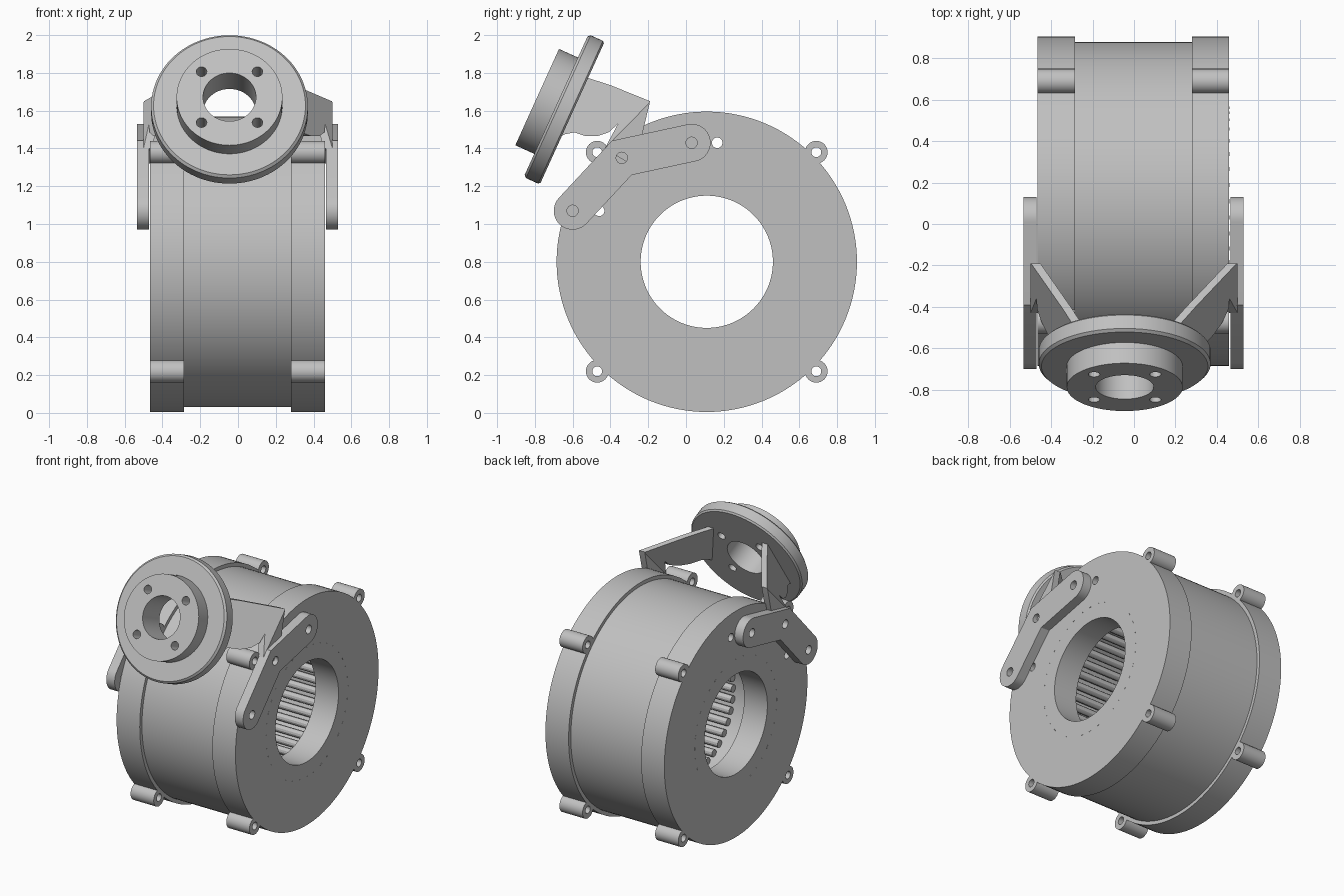
import bpy, bmesh
from math import cos, sin, pi, radians, atan2
from mathutils import Matrix, Vector

cube = bpy.data.objects.get("Cube")
if cube:
    bpy.data.objects.remove(cube, do_unlink=True)

grey = bpy.data.materials.new("machined grey")
grey.use_nodes = True
COLOUR = (0.53, 0.53, 0.53, 1)
grey.diffuse_color = COLOUR
grey.node_tree.nodes["Principled BSDF"].inputs["Base Color"].default_value = COLOUR

CY, CZ = 0.11, 0.80          # drum axis
ENDS = {"left": (0.28, 0.46), "right": (-0.465, -0.285)}


def add(name, bm, matrix=Matrix()):
    bmesh.ops.recalc_face_normals(bm, faces=bm.faces)
    mesh = bpy.data.meshes.new(name)
    bm.to_mesh(mesh)
    bm.free()
    mesh.materials.append(grey)
    ob = bpy.data.objects.new(name, mesh)
    ob.matrix_world = matrix
    bpy.context.collection.objects.link(ob)
    return ob


def at(y, z, x=0):
    return Matrix.Translation((x, y, z))


def lathe(name, profile, matrix, seg=96):
    """Revolve a closed loop of (x, radius) points around the local x axis."""
    bm = bmesh.new()
    rings = []
    for i in range(seg):
        a = 2 * pi * i / seg
        rings.append([bm.verts.new((x, r * cos(a), r * sin(a))) for x, r in profile])
    n = len(profile)
    for i in range(seg):
        p, q = rings[i], rings[(i + 1) % seg]
        for j in range(n):
            k = (j + 1) % n
            bm.faces.new((p[j], p[k], q[k], q[j]))
    return add(name, bm, matrix)


def tube(name, x0, x1, outer, inner, matrix, seg=96):
    return lathe(name, [(x0, inner), (x0, outer), (x1, outer), (x1, inner)], matrix, seg)


def rod(name, x0, x1, r, matrix, seg=24):
    bm = bmesh.new()
    bmesh.ops.create_cone(bm, cap_ends=True, segments=seg, radius1=r, radius2=r,
                          depth=x1 - x0, matrix=Matrix.Translation(((x0 + x1) / 2, 0, 0))
                          @ Matrix.Rotation(pi / 2, 4, "Y"))
    return add(name, bm, matrix)


def slab(outline, x0, x1):
    """Extrude a (y, z) outline along x."""
    bm = bmesh.new()
    face = bm.faces.new([bm.verts.new((x0, y, z)) for y, z in outline])
    out = bmesh.ops.extrude_face_region(bm, geom=[face])
    for v in out["geom"]:
        if isinstance(v, bmesh.types.BMVert):
            v.co.x = x1
    return bm


def select_only(ob):
    bpy.ops.object.select_all(action="DESELECT")
    ob.select_set(True)
    bpy.context.view_layer.objects.active = ob


def drill(ob, spots, r, frame=Matrix()):
    """Cut round holes along the x axis of the frame."""
    select_only(ob)
    for y, z in spots:
        cutter = rod("hole_cutter", -1, 1, r, frame @ at(y, z))
        cutter.hide_render = True
        mod = ob.modifiers.new("hole", "BOOLEAN")
        mod.operation, mod.solver, mod.object = "DIFFERENCE", "EXACT", cutter
        bpy.ops.object.modifier_apply(modifier=mod.name)
        bpy.data.objects.remove(cutter, do_unlink=True)


axis = at(CY, CZ)

# Drum: outer shell and inner liner
tube("drum_shell", -0.29, 0.285, 0.77, 0.70, axis, 128)
tube("drum_liner", -0.29, 0.285, 0.50, 0.455, axis)

# Ring of rods inside the bore
for i in range(36):
    a = 2 * pi * i / 36
    rod("inner_rod", -0.145, 0.285, 0.026,
        at(CY + 0.43 * cos(a), CZ + 0.43 * sin(a)), 12)

# End plates with corner lugs and a ring of fine marks
for side, (x0, x1) in ENDS.items():
    plate = tube(side + "_end_plate", x0, x1, 0.795, 0.35, axis, 128)
    drill(plate, [(0.165, 1.43), (-0.46, 1.07)], 0.028)
    for sy in (-1, 1):
        for sz in (-1, 1):
            tube(side + "_lug", x0, x1, 0.06, 0.026, at(CY + 0.58 * sy, CZ + 0.58 * sz), 32)
    face_x = x1 if side == "left" else x0
    bm = bmesh.new()
    for i in range(36):
        spin = Matrix.Rotation(2 * pi * i / 36, 4, "X")
        bmesh.ops.create_cube(bm, size=1, matrix=spin @ at(0, 0.455, face_x)
                              @ Matrix.Diagonal((0.002, 0.02, 0.004, 1)))
    add(side + "_plate_marks", bm, axis)

# Bent side links: constant width around three pivots
pivots = [Vector((-0.60, 1.07)), Vector((-0.34, 1.35)), Vector((0.03, 1.43))]
WIDTH = 0.10


def link_outline():
    a, b, c = pivots
    t1, t2 = atan2(*(b - a).yx), atan2(*(c - b).yx)
    mid = (t1 + t2) / 2
    miter = Vector((-sin(mid), cos(mid))) * WIDTH / cos((t1 - t2) / 2)

    def cap(p, start):
        return [p + WIDTH * Vector((cos(start + pi * i / 20), sin(start + pi * i / 20)))
                for i in range(21)]
    return cap(a, t1 + pi / 2) + [b - miter] + cap(c, t2 - pi / 2) + [b + miter]


for side, (x0, x1) in {"left": (0.465, 0.53), "right": (-0.535, -0.47)}.items():
    link = add(side + "_link", slab(link_outline(), x0, x1))
    drill(link, pivots, 0.03)

# Folded arms: upright leg on the link, web sloping inward to the flange
arm_outline = [(-0.54, 1.78), (-0.40, 1.735), (-0.19, 1.65), (-0.25, 1.40), (-0.30, 1.32),
               (-0.43, 1.40), (-0.36, 1.53), (-0.41, 1.485), (-0.47, 1.465), (-0.53, 1.465),
               (-0.59, 1.485), (-0.64, 1.475), (-0.69, 1.45)]
fold = Vector((0, -0.19, 1.645))
inward = Vector((0, -0.714, 0.70))
for side, sign, slope in (("left", 1, 0.95), ("right", -1, 0.70)):
    bm = slab(arm_outline, 0.455, 0.50)
    bmesh.ops.bisect_plane(bm, geom=bm.verts[:] + bm.edges[:] + bm.faces[:],
                           plane_co=fold, plane_no=inward, dist=1e-5)
    for v in bm.verts:
        v.co.x = sign * (v.co.x - slope * max(0, (v.co - fold).dot(inward)))
    add(side + "_arm", bm)

# Tilted flange: wide disc, stepped hub, centre bore and four bolt holes
tilt = (Matrix.Translation((-0.045, -0.645, 1.607))
        @ Matrix.Rotation(radians(-24.4), 4, "X") @ Matrix.Rotation(-pi / 2, 4, "Z"))
flange = lathe("flange", [(-0.047, 0.14), (-0.047, 0.405), (-0.037, 0.415), (0.034, 0.415),
                          (0.047, 0.402), (0.047, 0.28), (0.157, 0.28), (0.157, 0.14)], tilt)
drill(flange, [(sy * 0.148, sz * 0.148) for sy in (-1, 1) for sz in (-1, 1)], 0.028, tilt)

# Smooth round surfaces, keep edges crisp
bpy.ops.object.select_all(action="DESELECT")
for ob in bpy.context.collection.objects:
    if ob.type == "MESH" and grey.name in ob.data.materials:
        ob.select_set(True)
        bpy.context.view_layer.objects.active = ob
bpy.ops.object.shade_smooth_by_angle(angle=radians(30))
